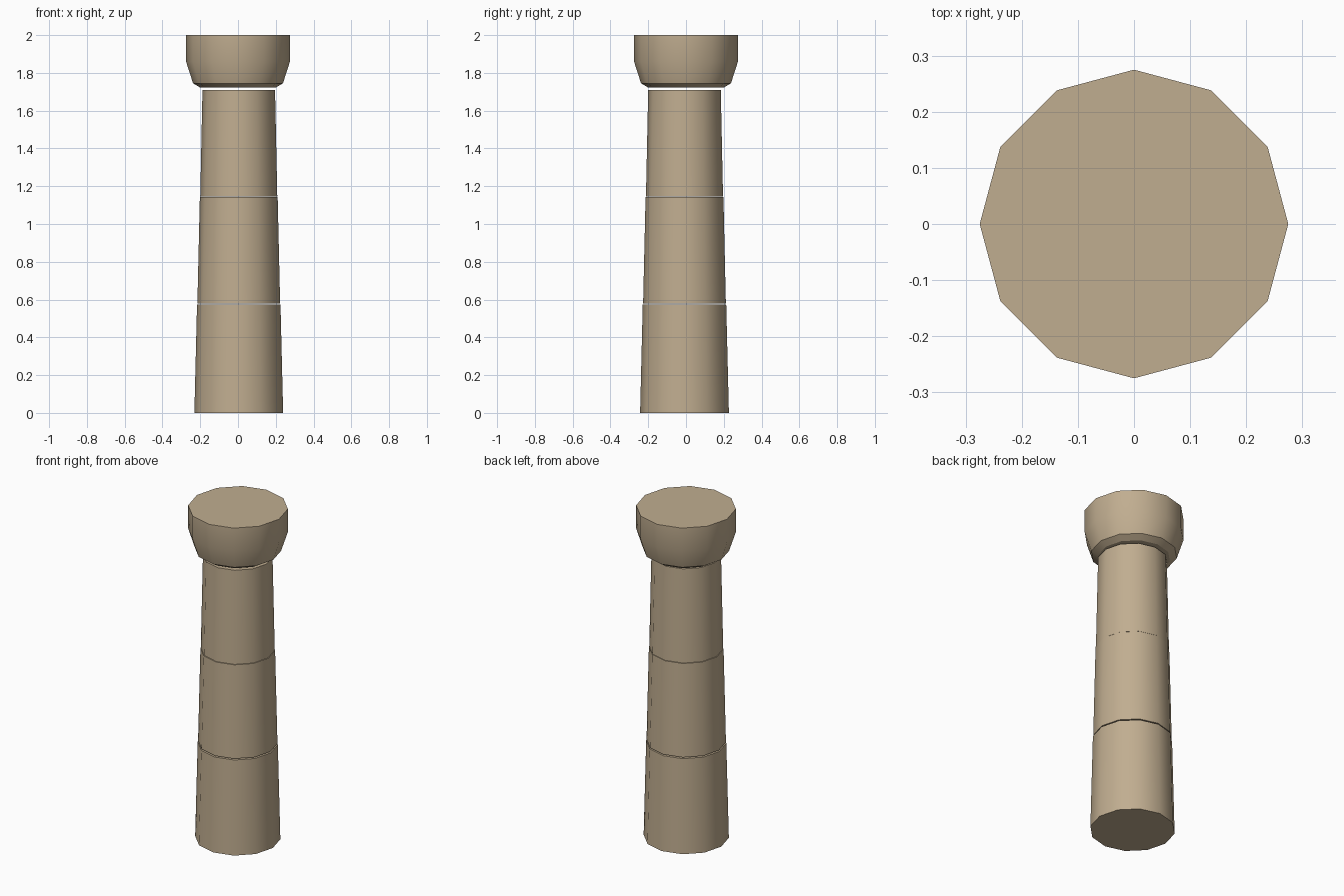
import bpy, bmesh
from math import cos, sin, pi, radians

if "Cube" in bpy.data.objects:
    bpy.data.objects.remove(bpy.data.objects["Cube"])

SIDES = 12
stone = bpy.data.materials.new("sandstone")
stone.diffuse_color = (0.53, 0.42, 0.28, 1)
stone.use_nodes = True
stone.node_tree.nodes["Principled BSDF"].inputs["Base Color"].default_value = stone.diffuse_color


def lathe(name, profile, centre=(0, 0)):
    """Closed twelve-sided solid from (radius, height) pairs, bottom to top."""
    bm = bmesh.new()
    rings = [[bm.verts.new((centre[0] + r * cos(2 * pi * i / SIDES),
                            centre[1] + r * sin(2 * pi * i / SIDES), z))
              for i in range(SIDES)] for r, z in profile]
    for low, high in zip(rings, rings[1:]):
        for i in range(SIDES):
            j = (i + 1) % SIDES
            bm.faces.new((low[i], low[j], high[j], high[i]))
    bm.faces.new(rings[0][::-1])
    bm.faces.new(rings[-1])
    mesh = bpy.data.meshes.new(name)
    bm.to_mesh(mesh)
    bm.free()
    mesh.materials.append(stone)
    obj = bpy.data.objects.new(name, mesh)
    bpy.context.collection.objects.link(obj)
    bpy.ops.object.select_all(action='DESELECT')
    obj.select_set(True)
    bpy.context.view_layer.objects.active = obj
    bpy.ops.object.shade_smooth_by_angle(angle=radians(32))


# Tapered shaft of three stacked drums, set slightly off centre
shaft_centre = (0.004, -0.008)
lathe("lower_drum", [(0.235, 0), (0.221, 0.573)], shaft_centre)
lathe("middle_drum", [(0.219, 0.58), (0.206, 1.143)], shaft_centre)
lathe("upper_drum", [(0.204, 1.145), (0.192, 1.71)], shaft_centre)

# Flared capital, separated from the shaft by a thin joint
lathe("capital", [(0.2, 1.722), (0.238, 1.745), (0.275, 1.86), (0.275, 2.0)])
